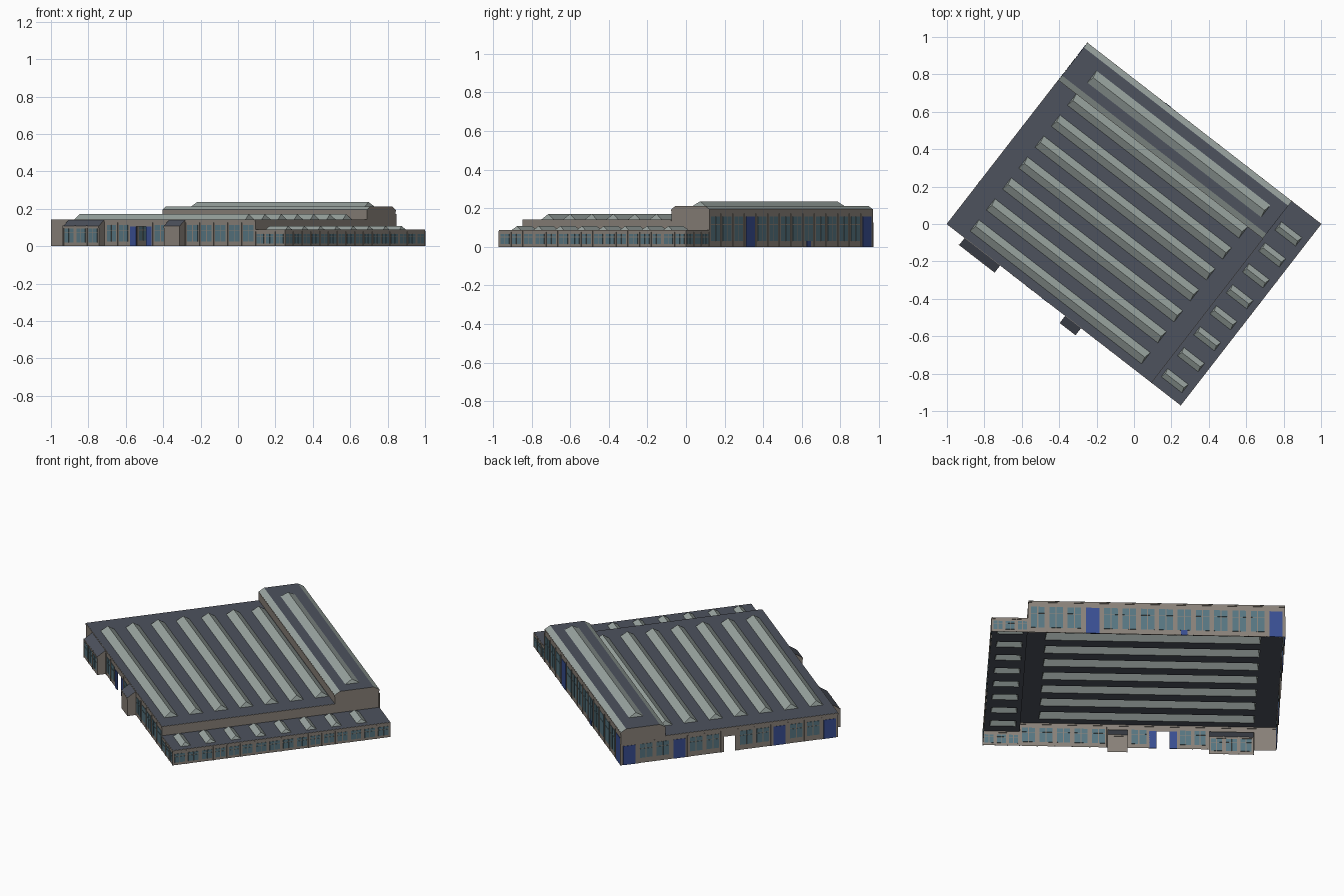
import bpy, math
from mathutils import Matrix, Vector

if "Cube" in bpy.data.objects:
    bpy.data.objects.remove(bpy.data.objects["Cube"])

# Local frame: u along the long side, v along the short side, turned in plan
TURN = Matrix.Rotation(-math.atan2(0.612, 0.79), 4, 'Z')
U, V = 0.79, 0.612            # half length / half width
UA = 0.592                    # line between halls and low annex
VH = 0.362                    # line between main hall and tall hall
Z_ANNEX, Z_MAIN, Z_EAVE, Z_TALL = 0.088, 0.143, 0.195, 0.213
STRIPS = [0.322 - 0.1417 * i for i in range(7)]


def material(name, rgb):
    m = bpy.data.materials.new(name)
    m.diffuse_color = (*rgb, 1)
    m.use_nodes = True
    m.node_tree.nodes["Principled BSDF"].inputs["Base Color"].default_value = m.diffuse_color
    return m


WALL = material("stone", (0.25, 0.22, 0.19))
ROOF = material("slate", (0.075, 0.085, 0.11))
LIGHT = material("roof_glass", (0.32, 0.37, 0.35))
GLASS = material("window_glass", (0.095, 0.18, 0.22))
DOOR = material("door_blue", (0.04, 0.075, 0.28))


class Part:
    """Collects faces in the local frame and turns them into one object."""

    def __init__(self, name, mat):
        self.name, self.mat, self.v, self.f = name, mat, [], []

    def face(self, *pts):
        n = len(self.v)
        self.v += pts
        self.f.append(tuple(range(n, n + len(pts))))

    def slab(self, a, b, s0, s1, z0, z1, t):
        """Thin box lying in the wall from a to b, s measured along the wall."""
        a, b = Vector(a), Vector(b)
        d = (b - a).normalized()
        n = Vector((d.y, -d.x)) * t
        base = [a + d * s0 + n, a + d * s1 + n, a + d * s1 - n, a + d * s0 - n]
        lo = [(p.x, p.y, z0) for p in base]
        hi = [(p.x, p.y, z1) for p in base]
        for i in range(4):
            j = (i + 1) % 4
            self.face(lo[i], lo[j], hi[j], hi[i])
        self.face(*hi)
        self.face(*lo[::-1])

    def build(self):
        me = bpy.data.meshes.new(self.name)
        me.from_pydata(self.v, [], self.f)
        me.shade_flat()
        me.materials.append(self.mat)
        ob = bpy.data.objects.new(self.name, me)
        ob.matrix_world = TURN
        bpy.context.collection.objects.link(ob)


walls, roofs = Part("outer_walls", WALL), Part("roof_decks", ROOF)
skylights, panes = Part("skylights", LIGHT), Part("windows", GLASS)
doors, trim = Part("doors", DOOR), Part("pilasters_and_cornices", WALL)
PARTS = [walls, roofs, skylights, panes, doors, trim]


def wall(a, b, z0, z1, holes=()):
    """Sheet wall with floor-level openings (s0, s1, height); outside is to the right of a-b."""
    a, b = Vector(a), Vector(b)
    d, length = (b - a).normalized(), (b - a).length

    def quad(s0, s1, lo, hi):
        p, q = a + d * s0, a + d * s1
        walls.face((p.x, p.y, lo), (q.x, q.y, lo), (q.x, q.y, hi), (p.x, p.y, hi))
    s = 0
    for s0, s1, h in holes:
        quad(s, s0, z0, z1)
        quad(s0, s1, h, z1)
        s = s1
    quad(s, length, z0, z1)
    trim.slab(a, b, 0, length, z1 - 0.01, z1 - 0.001, 0.002)


def bays(a, b, s0, s1, n, z0, z1, door=(), skip=()):
    """Row of window bays: paired panes with transom, pilasters between."""
    w = (s1 - s0) / n
    for i in range(n):
        s = s0 + i * w
        trim.slab(a, b, s - 0.003, s + 0.003, 0, z1 + 0.015, 0.003)
        if i in skip:
            continue
        if i in door:
            doors.slab(a, b, s + 0.14 * w, s + 0.86 * w, 0, z1, 0.002)
            continue
        zm = z0 + 0.66 * (z1 - z0)
        for k in (0.13, 0.53):
            panes.slab(a, b, s + k * w, s + (k + 0.34) * w, z0, zm, 0.002)
            panes.slab(a, b, s + k * w, s + (k + 0.34) * w, zm + 0.004, z1, 0.002)


def deck(u0, u1, v0, v1, z, ridge, su0, su1, half, centres):
    """Flat roof with gabled skylights over slots in the deck."""
    def flat(x0, x1, y0, y1):
        roofs.face((x0, y0, z), (x1, y0, z), (x1, y1, z), (x0, y1, z))
    flat(u0, su0, v0, v1)
    flat(su1, u1, v0, v1)
    y = v0
    for c in sorted(centres):
        lo, hi = c - half, c + half
        flat(su0, su1, y, lo)
        y = hi
        r0, r1 = (su0 + 0.008, c, ridge), (su1 - 0.008, c, ridge)
        skylights.face((su0, lo, z), (su1, lo, z), r1, r0)
        skylights.face((su1, hi, z), (su0, hi, z), r0, r1)
        skylights.face((su0, hi, z), (su0, lo, z), r0)
        skylights.face((su1, lo, z), (su1, hi, z), r1)
    flat(su0, su1, y, v1)


# Roofs: main hall, tall hall, annex
CH = 0.03
deck(-U, UA, -V, VH, Z_MAIN, 0.171, -0.67, 0.49, 0.038, STRIPS)
deck(-U, UA, VH + CH, V - CH, Z_TALL, 0.236, -0.66, 0.515, 0.04, [0.485])
deck(UA, U, -V, V, Z_ANNEX, 0.108, 0.615, 0.755, 0.028, STRIPS + [0.464])

# Glazed chamfers along both eaves of the tall hall
skylights.face((-U, VH, Z_EAVE), (UA, VH, Z_EAVE),
               (UA, VH + CH, Z_TALL), (-U, VH + CH, Z_TALL))
skylights.face((UA, V, Z_EAVE), (-U, V, Z_EAVE),
               (-U, V - CH, Z_TALL), (UA, V - CH, Z_TALL))


# Gable ends of the tall hall
def gable(u, z):
    return [(u, VH, z), (u, V, z), (u, V, Z_EAVE), (u, V - CH, Z_TALL),
            (u, VH + CH, Z_TALL), (u, VH, Z_EAVE)]


walls.face(*gable(UA, Z_ANNEX))
walls.face(*gable(-U, 0)[::-1])

# Step walls between the roofs
wall((-U, VH), (UA, VH), Z_MAIN, Z_EAVE)
wall((UA, -V), (UA, VH), Z_ANNEX, Z_MAIN)

# Entrance wall: openings for wide porch, gateway and small porch
PORCHES = [(-0.67, -0.43), (0.01, 0.117)]
A, B = (-U, -V), (UA, -V)
wall(A, B, 0, Z_MAIN, [(U - 0.67, U - 0.43, 0.11), (U - 0.215, U - 0.145, 0.105),
                       (U + 0.01, U + 0.117, 0.11)])
bays(A, B, U - 0.42, U - 0.26, 2, 0.025, 0.112)
bays(A, B, U - 0.105, U + 0.005, 1, 0.025, 0.112)
bays(A, B, U + 0.12, U + UA, 5, 0.025, 0.112)
for s in (-0.255, -0.145):
    doors.slab(A, B, U + s, U + s + 0.04, 0, 0.105, 0.003)

# Porches with lean-to roofs
for u0, u1 in PORCHES:
    f, zf, zt = -0.66, 0.108, Z_MAIN - 0.002
    wall((u0, f), (u1, f), 0, zf)
    walls.face((u0, -V, 0), (u0, f, 0), (u0, f, zf), (u0, -V, zt))
    walls.face((u1, f, 0), (u1, -V, 0), (u1, -V, zt), (u1, f, zf))
    roofs.face((u0, f, zf), (u1, f, zf), (u1, -V, zt), (u0, -V, zt))
bays((-0.67, -0.66), (-0.43, -0.66), 0, 0.24, 3, 0.02, 0.095)

# Long rear wall of the tall hall
A, B = (UA, V), (-U, V)
wall(A, B, 0, Z_EAVE)
bays(A, B, 0, U + UA, 14, 0.03, 0.158, door=(3, 13))
doors.slab(A, B, 0.82, 0.855, 0, 0.03, 0.004)

# End wall with central gateway
A, B = (-U, VH), (-U, -V)
wall(A, B, 0, Z_MAIN, [(VH - 0.032, VH + 0.032, 0.09)])
A = (-U, V)
bays(A, B, 0, 2 * V, 13, 0.03, 0.112, door=(0, 3, 9, 12), skip=(6,))

# Annex walls
for a, b in (((UA, -V), (U, -V)), ((U, V), (UA, V))):
    wall(a, b, 0, Z_ANNEX)
    bays(a, b, 0, U - UA, 3, 0.015, 0.066)
wall((U, -V), (U, V), 0, Z_ANNEX)
bays((U, -V), (U, V), 0, 2 * V, 16, 0.015, 0.066)

for p in PARTS:
    p.build()
